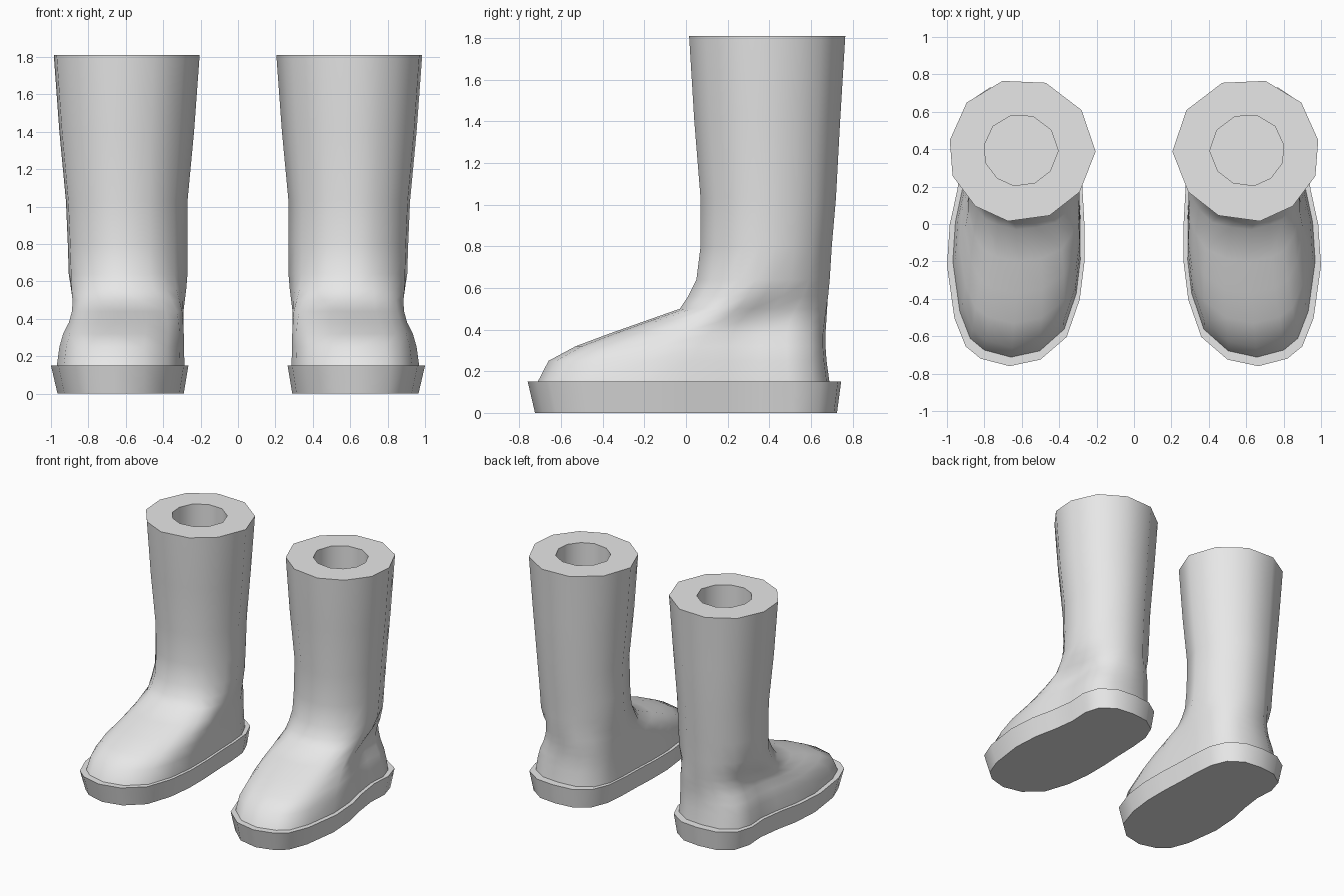
import bpy
import bmesh
import math

cube = bpy.data.objects.get("Cube")
if cube:
    bpy.data.objects.remove(cube, do_unlink=True)

# One plain rubber colour
rubber = bpy.data.materials.new("light_grey_rubber")
rubber.use_nodes = True
GREY = (0.8, 0.8, 0.8, 1)
rubber.diffuse_color = GREY
rubber.node_tree.nodes["Principled BSDF"].inputs["Base Color"].default_value = GREY

# Sole outline, from the toe round the outer side to the heel and back
FOOT = [(.665, -.755), (.82, -.715), (.9, -.65), (.96, -.5), (1, -.22), (.985, 0),
        (.945, .18), (.92, .36), (.93, .52), (.89, .65), (.77, .73), (.62, .745),
        (.47, .73), (.35, .65), (.295, .52), (.28, .36), (.275, .18), (.265, 0),
        (.265, -.2), (.29, -.4), (.36, -.6), (.5, -.72)]

# Eleven-sided shaft opening, in the same order
OPENING = [(.67, .02), (.845, .1), (.965, .26), (.98, .45), (.89, .65), (.7, .765),
           (.47, .755), (.28, .61), (.205, .39), (.29, .175), (.45, .05)]

# Add edge midpoints so that the shaft matches the foot point for point
SHAFT = []
for a, b in zip(OPENING, OPENING[1:] + OPENING[:1]):
    SHAFT += [a, ((a[0] + b[0]) / 2, (a[1] + b[1]) / 2)]

ANKLE_Y = 0.3


def remap(value, low, high, new_low, new_high):
    return new_low + (value - low) / (high - low) * (new_high - new_low)


def fit(outline, x_low, x_high, y_low, y_high, split=None):
    """Fit an outline into a box; a split keeps toe and heel independent."""
    xs, ys = zip(*outline)
    result = []
    for x, y in outline:
        new_x = remap(x, min(xs), max(xs), x_low, x_high)
        if split is None:
            new_y = remap(y, min(ys), max(ys), y_low, y_high)
        elif y < split:
            new_y = remap(y, min(ys), split, y_low, split)
        else:
            new_y = remap(y, split, max(ys), split, y_high)
        result.append((new_x, new_y))
    return result


def section(z, x_low, x_high, y_low, y_high, foot):
    """Level slice blended between the shaft and the foot outline."""
    box = (x_low, x_high, y_low, y_high)
    pairs = zip(fit(SHAFT, *box), fit(FOOT, *box, split=ANKLE_Y))
    return [(s[0] + (f[0] - s[0]) * foot, s[1] + (f[1] - s[1]) * foot, z)
            for s, f in pairs]


def loft(name, rings):
    """Skin the slices, close both ends and mirror to make the pair."""
    bm = bmesh.new()
    loops = [[bm.verts.new(p) for p in ring] for ring in rings]
    for low, high in zip(loops, loops[1:]):
        for i in range(len(low)):
            bm.faces.new((low[i - 1], low[i], high[i], high[i - 1]))
    bm.faces.new(loops[0][::-1])
    bm.faces.new(loops[-1])
    bmesh.ops.recalc_face_normals(bm, faces=bm.faces)
    mesh = bpy.data.meshes.new(name)
    bm.to_mesh(mesh)
    bm.free()
    mesh.materials.append(rubber)
    obj = bpy.data.objects.new(name, mesh)
    bpy.context.collection.objects.link(obj)
    bpy.ops.object.select_all(action="DESELECT")
    obj.select_set(True)
    bpy.context.view_layer.objects.active = obj
    bpy.ops.object.shade_smooth_by_angle(angle=math.radians(50))
    mirror = obj.modifiers.new("pair", "MIRROR")
    mirror.use_mirror_merge = False
    return obj


# Soles, flaring upward to a flat lip
loft("boot_soles", [
    section(0, .29, .965, -.725, .725, 1),
    section(.15, .265, 1, -.76, .745, 1),
])

# Uppers: toe, instep, ankle and shaft
upper = [section(*row) for row in (
    (.14, .285, .97, -.717, .69, 1),
    (.25, .29, .955, -.66, .675, 1),
    (.32, .29, .935, -.53, .67, 1),
    (.38, .29, .905, -.37, .67, .95),
    (.44, .285, .89, -.2, .675, .8),
    (.5, .28, .89, -.03, .68, .5),
    (.56, .275, .9, .01, .685, .2),
    (.64, .27, .905, .05, .69, 0),
    (.8, .27, .91, .07, .7, 0),
    (1.03, .27, .92, .07, .72, 0),
    (1.4, .235, .955, .04, .74, 0),
    (1.81, .205, .985, .015, .765, 0),
)]

# Thick rim and the leg hole inside it
upper += [section(z, .405, .8, .205, .58, 0) for z in (1.81, 1.2)]
loft("boot_uppers", upper)
